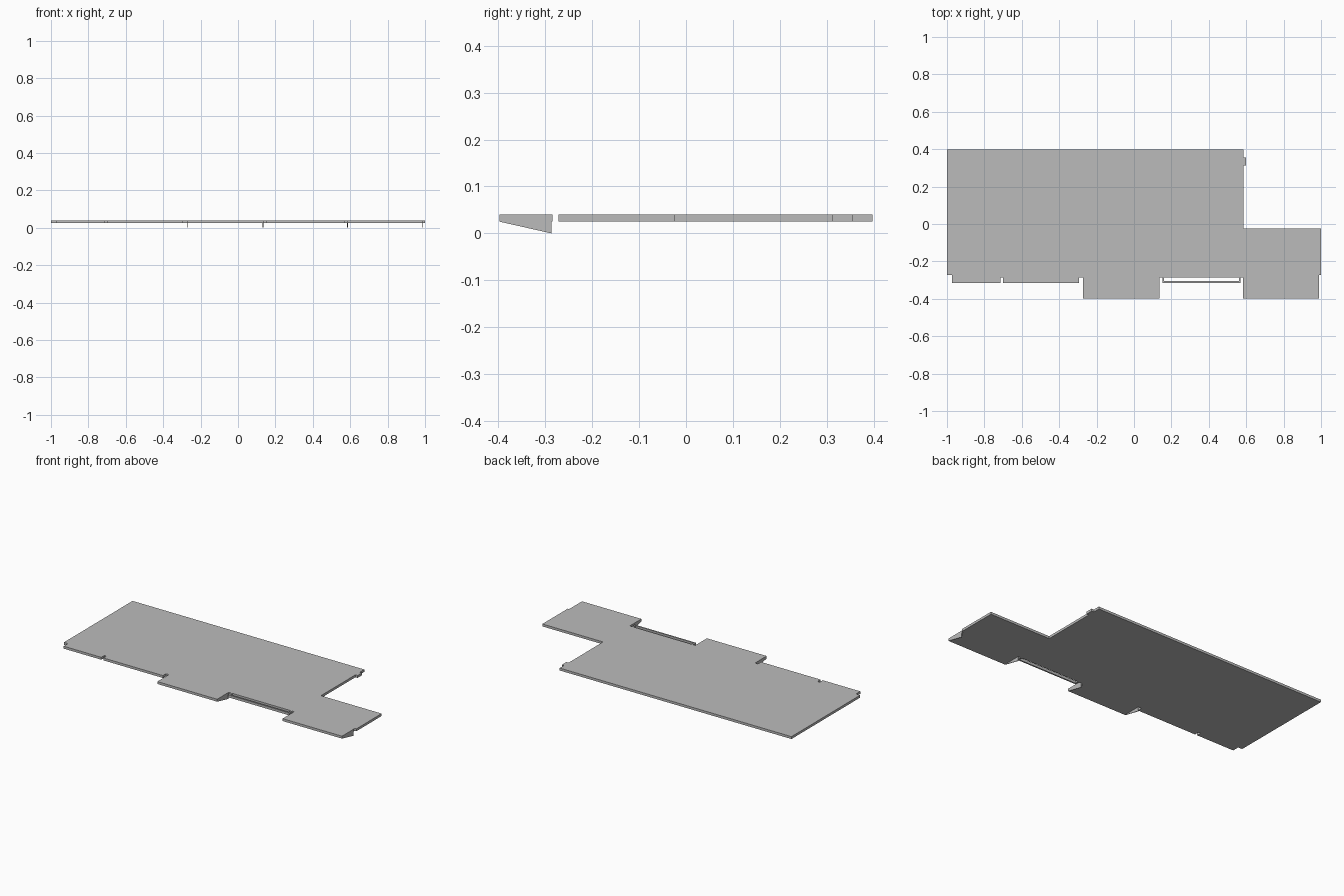
import bpy, bmesh

if "Cube" in bpy.data.objects:
    bpy.data.objects.remove(bpy.data.objects["Cube"])

TOP, BOTTOM = 0.04, 0.025
FRONT = -0.398

grey = bpy.data.materials.new("concrete grey")
grey.diffuse_color = (0.5, 0.5, 0.5, 1)
grey.use_nodes = True
grey.node_tree.nodes["Principled BSDF"].inputs["Base Color"].default_value = grey.diffuse_color


def prism(name, points, vector, open_ends=False):
    """Extrude a closed outline along a vector; optionally leave x ends open."""
    bm = bmesh.new()
    face = bm.faces.new([bm.verts.new(p) for p in points])
    result = bmesh.ops.extrude_face_region(bm, geom=[face], use_keep_orig=True)
    moved = [g for g in result["geom"] if isinstance(g, bmesh.types.BMVert)]
    bmesh.ops.translate(bm, verts=moved, vec=vector)
    bmesh.ops.recalc_face_normals(bm, faces=bm.faces)
    if open_ends:
        ends = [f for f in bm.faces if abs(f.normal.x) > 0.9]
        bmesh.ops.delete(bm, geom=ends, context='FACES')
    mesh = bpy.data.meshes.new(name)
    bm.to_mesh(mesh)
    bm.free()
    mesh.materials.append(grey)
    obj = bpy.data.objects.new(name, mesh)
    bpy.context.collection.objects.link(obj)
    return obj


def plate(name, x0, x1, y0, y1, open_ends=False):
    pts = [(x0, y0, BOTTOM), (x1, y0, BOTTOM), (x1, y1, BOTTOM), (x0, y1, BOTTOM)]
    return prism(name, pts, (0, 0, TOP - BOTTOM), open_ends)


# L-shaped floor slab
outline = [(-1, -0.272), (1, -0.272), (1, -0.025), (0.585, -0.025),
           (0.585, 0.398), (-1, 0.398)]
prism("floor_slab", [(x, y, BOTTOM) for x, y in outline], (0, 0, TOP - BOTTOM))

# Narrow front margin, open at its two ends
plate("front_margin", -0.972, 0.99, -0.285, -0.272, True)

# Shallow ledges along the front
for i, (x0, x1) in enumerate([(-0.972, -0.715), (-0.70, -0.293)]):
    plate(f"front_ledge_{i + 1}", x0, x1, -0.315, -0.285)

# Balconies with tapered side fins
for i, (x0, x1) in enumerate([(-0.273, 0.136), (0.584, 0.99)]):
    plate(f"balcony_{i + 1}", x0, x1, FRONT, -0.285)
    for side, x in (("left", x0), ("right", x1 - 0.004)):
        fin = [(x, FRONT, BOTTOM), (x, -0.287, 0), (x, -0.287, BOTTOM)]
        prism(f"balcony_{i + 1}_{side}_fin", fin, (0.004, 0, 0))

# Open slot framed by a slim rail
plate("slot_rail", 0.152, 0.57, -0.315, -0.306)
plate("slot_left_end", 0.152, 0.161, -0.306, -0.285)
plate("slot_right_end", 0.561, 0.57, -0.306, -0.285)

# Small tab on the right edge
plate("side_tab", 0.585, 0.6, 0.312, 0.355)
